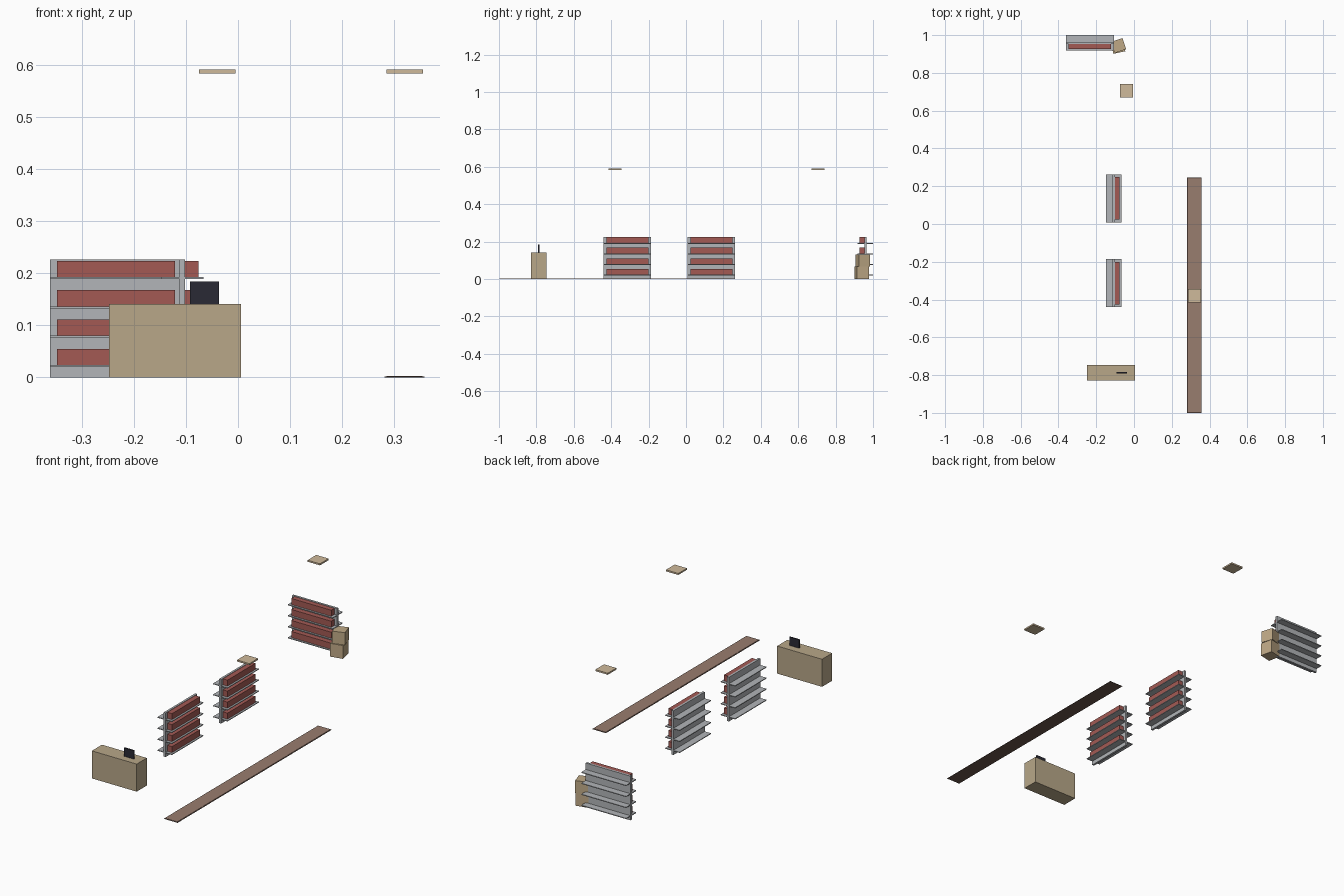
import bpy
from math import radians

cube = bpy.data.objects.get("Cube")
if cube:
    bpy.data.objects.remove(cube, do_unlink=True)


def material(name, hex_code):
    """Flat material from an sRGB hex code, stored as linear values."""
    srgb = [int(hex_code[i:i + 2], 16) / 255 for i in (0, 2, 4)]
    color = [c / 12.92 if c < 0.04 else ((c + 0.055) / 1.055) ** 2.4 for c in srgb] + [1]
    mat = bpy.data.materials.new(name)
    mat.use_nodes = True
    mat.diffuse_color = color
    mat.node_tree.nodes["Principled BSDF"].inputs["Base Color"].default_value = color
    return mat


grey = material("shelf grey", "B2B5B8")
red = material("goods red", "A35A54")
wood = material("counter wood", "B8A789")
dark = material("screen black", "2A2A35")
card = material("cardboard", "BFA986")
cream = material("lamp cream", "CFBA9B")
brown = material("runner brown", "997D6F")
edge_brown = material("runner border brown", "6B564C")


def box(name, low, high, mat, parent=None):
    """Box between two opposite corners."""
    bpy.ops.mesh.primitive_cube_add(
        size=1, location=[(a + b) / 2 for a, b in zip(low, high)])
    ob = bpy.context.object
    ob.name = name
    ob.scale = [b - a for a, b in zip(low, high)]
    bpy.ops.object.transform_apply(location=False, rotation=False, scale=True)
    ob.data.materials.append(mat)
    ob.parent = parent
    return ob


def shelf_unit(name, x, y, angle):
    """Two-sided rack running along local y, with goods on the +x side."""
    rack = bpy.data.objects.new(name, None)
    bpy.context.collection.objects.link(rack)
    rack.location = (x, y, 0)
    rack.rotation_euler.z = radians(angle)
    half, wall, reach = 0.127, 0.0055, 0.041
    box(name + "_panel", (-wall, -half, 0), (wall, half, 0.226), grey, rack)
    for i in range(4):
        z = 0.02 + i * 0.0563
        for label, side in (("front", 1), ("back", -1)):
            xs = sorted((side * wall, side * reach))
            box(f"{name}_{label}_shelf_{i + 1}", (xs[0], -half, z),
                (xs[1], half, z + 0.004), grey, rack)
        box(f"{name}_goods_{i + 1}", (wall, -0.113, z + 0.004),
            (wall + 0.026, 0.113, z + 0.035), red, rack)


# Display racks: two in the aisle, one along the back
shelf_unit("aisle_rack_front", -0.107, -0.313, 0)
shelf_unit("aisle_rack_rear", -0.107, 0.136, 0)
shelf_unit("back_rack", -0.234, 0.959, -90)

# Checkout counter with its screen
box("counter", (-0.248, -0.828, 0), (0.006, -0.746, 0.141), wood)
box("counter_screen", (-0.092, -0.791, 0.141), (-0.036, -0.784, 0.184), dark)

# Stacked cartons beside the back rack
lower = box("lower_carton", (-0.117, 0.907, 0), (-0.052, 0.972, 0.068), card)
lower.rotation_euler.z = radians(12)
upper = box("upper_carton", (-0.112, 0.914, 0.068), (-0.05, 0.976, 0.131), card)
upper.rotation_euler.z = radians(18)

# Floor runner with a narrow border
box("runner_border", (0.281, -1, 0), (0.358, 0.246, 0.0015), edge_brown)
box("runner", (0.285, -0.996, 0.0015), (0.354, 0.242, 0.003), brown)

# Hanging ceiling lamps
for name, x, y in (("rear_lamp", -0.04, 0.705), ("front_lamp", 0.32, -0.38)):
    box(name, (x - 0.035, y - 0.035, 0.583), (x + 0.035, y + 0.035, 0.591), cream)
